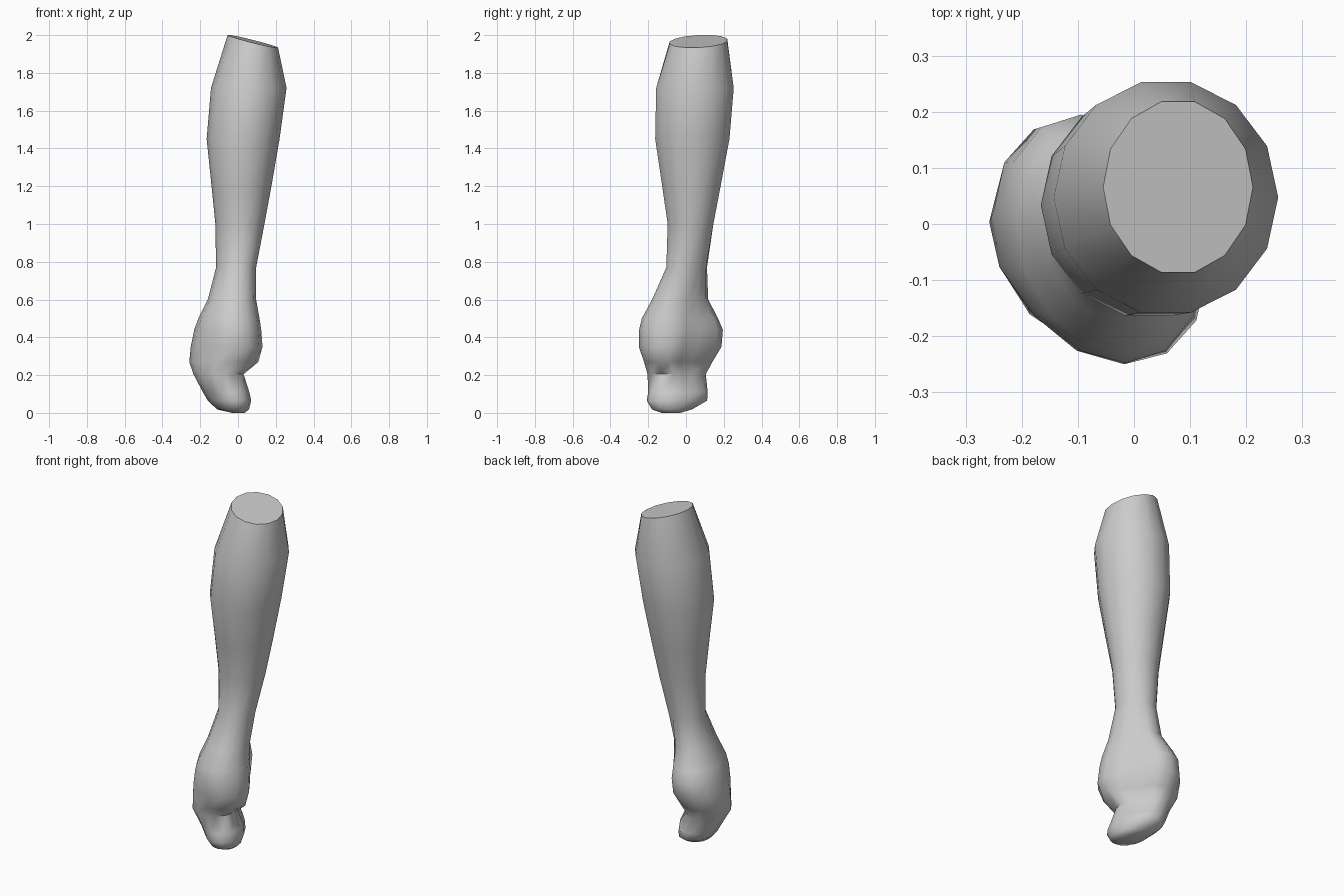
import bpy, bmesh, math

SIDES = 14

# Cross-sections: z, x min, x max, y min, y max, diagonal skew, palm hollow
fist = [
    (0.000, -0.030, 0.035, -0.130, -0.030, 0.0, 0.0),
    (0.018, -0.110, 0.058, -0.180, 0.030, -0.15, 0.0),
    (0.065, -0.160, 0.070, -0.208, 0.112, -0.25, 0.01),
    (0.110, -0.186, 0.060, -0.200, 0.115, -0.2, 0.01),
    (0.205, -0.236, 0.030, -0.205, 0.106, -0.1, 0.04),
    (0.270, -0.258, 0.108, -0.222, 0.140, -0.25, 0.065),
    (0.350, -0.250, 0.130, -0.250, 0.188, -0.25, 0.06),
    (0.440, -0.232, 0.123, -0.248, 0.195, -0.22, 0.055),
    (0.500, -0.210, 0.114, -0.234, 0.170, -0.2, 0.045),
    (0.600, -0.160, 0.096, -0.180, 0.118, -0.15, 0.02),
]
forearm = [
    (0.770, -0.116, 0.096, -0.105, 0.112, -0.1, 0.0),
    (1.000, -0.120, 0.140, -0.100, 0.148, 0.0, 0.0),
    (1.200, -0.140, 0.177, -0.130, 0.187, 0.0, 0.0),
    (1.450, -0.166, 0.220, -0.168, 0.235, 0.0, 0.0),
    (1.720, -0.143, 0.257, -0.163, 0.258, 0.0, 0.0),
    (1.967, -0.055, 0.212, -0.090, 0.222, 0.0, 0.0),
]


def section(bm, z, x0, x1, y0, y1, skew, hollow, tilt=False):
    """Skewed oval ring; the side facing the palm is pushed in by hollow."""
    cx, cy = (x0 + x1) / 2, (y0 + y1) / 2
    ring = []
    for i in range(SIDES):
        t = 2 * math.pi * i / SIDES
        dx = (x1 - x0) / 2 * math.cos(t)
        dy = (y1 - y0) / 2 * math.sin(t + skew)
        push = hollow * 0.7 * max(0, math.sin(2 * t)) ** 2 if t < math.pi / 2 else 0
        dz = -0.25 * dx + 0.05 * dy if tilt else 0
        ring.append(bm.verts.new((cx + dx - push, cy + dy - push, z + dz)))
    return ring


# Fist and forearm lofted as one continuous skin, slanted cut at the elbow
bm = bmesh.new()
rows = fist + forearm
rings = [section(bm, *r, tilt=(r is rows[-1])) for r in rows]
for a, b in zip(rings, rings[1:]):
    for i in range(SIDES):
        j = (i + 1) % SIDES
        bm.faces.new((a[i], a[j], b[j], b[i]))
bm.faces.new(rings[0][::-1])
bm.faces.new(rings[-1])
bmesh.ops.recalc_face_normals(bm, faces=bm.faces)

mesh = bpy.data.meshes.new("forearm_and_fist")
bm.to_mesh(mesh)
bm.free()
arm = bpy.data.objects.new("forearm_and_fist", mesh)
bpy.context.collection.objects.link(arm)
bpy.context.view_layer.objects.active = arm
arm.select_set(True)
bpy.ops.object.shade_smooth_by_angle(angle=math.radians(60))
